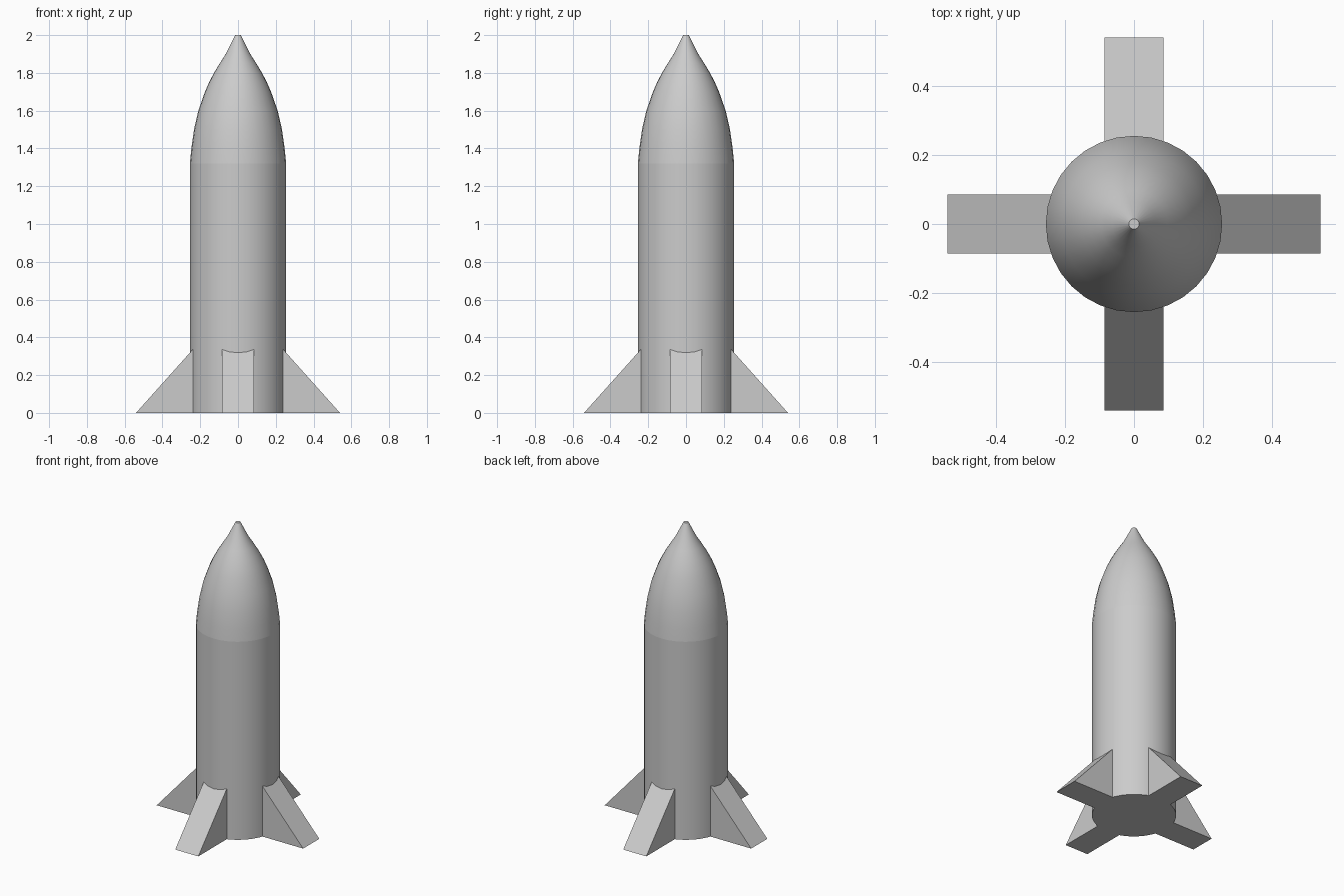
import bpy, bmesh
from math import pi, sin, cos

cube = bpy.data.objects.get("Cube")
if cube:
    bpy.data.objects.remove(cube, do_unlink=True)

grey = bpy.data.materials.new("plain grey")
grey.use_nodes = True
colour = (0.6, 0.6, 0.6, 1)
grey.diffuse_color = colour
grey.node_tree.nodes["Principled BSDF"].inputs["Base Color"].default_value = colour

SIDES = 32
RADIUS = 0.255
SEAM = 1.32


def finish(name, bm, smooth):
    bmesh.ops.recalc_face_normals(bm, faces=bm.faces)
    mesh = bpy.data.meshes.new(name)
    bm.to_mesh(mesh)
    bm.free()
    mesh.materials.append(grey)
    ob = bpy.data.objects.new(name, mesh)
    bpy.context.collection.objects.link(ob)
    if smooth:
        bpy.ops.object.select_all(action='DESELECT')
        ob.select_set(True)
        bpy.context.view_layer.objects.active = ob
        bpy.ops.object.shade_smooth_by_angle(angle=pi / 6)
    return ob


def lathe(name, profile, cap_bottom, cap_top):
    """Turn (radius, height) points around z."""
    bm = bmesh.new()
    angles = [2 * pi * i / SIDES for i in range(SIDES)]
    rings = [[bm.verts.new((r * cos(a), r * sin(a), z)) for a in angles]
             for r, z in profile]
    for low, high in zip(rings, rings[1:]):
        for i in range(SIDES):
            j = (i + 1) % SIDES
            bm.faces.new((low[i], low[j], high[j], high[i]))
    if cap_bottom:
        bm.faces.new(rings[0])
    if cap_top:
        bm.faces.new(rings[-1])
    return finish(name, bm, True)


# Cylindrical body and blunt-tipped nose
lathe("body", [(RADIUS, 0), (RADIUS, SEAM)], True, False)
lathe("nose_cone", [(RADIUS, SEAM), (0.247, 1.4), (0.233, 1.5), (0.21, 1.6),
                    (0.175, 1.7), (0.153, 1.75), (0.127, 1.8), (0.097, 1.85),
                    (0.065, 1.9), (0.015, 2)], False, True)


# Four thick triangular fins, rooted inside the body
def fin(name, turn):
    bm = bmesh.new()
    section = [(0.2, 0), (0.54, 0), (0.2, 0.38)]
    face = bm.faces.new([bm.verts.new((r, -0.085, z)) for r, z in section])
    out = bmesh.ops.extrude_face_region(bm, geom=[face])
    moved = [v for v in out["geom"] if isinstance(v, bmesh.types.BMVert)]
    bmesh.ops.translate(bm, verts=moved, vec=(0, 0.17, 0))
    finish(name, bm, False).rotation_euler.z = turn


for i, side in enumerate(("left", "back", "right", "front")):
    fin(side + "_fin", i * pi / 2)
